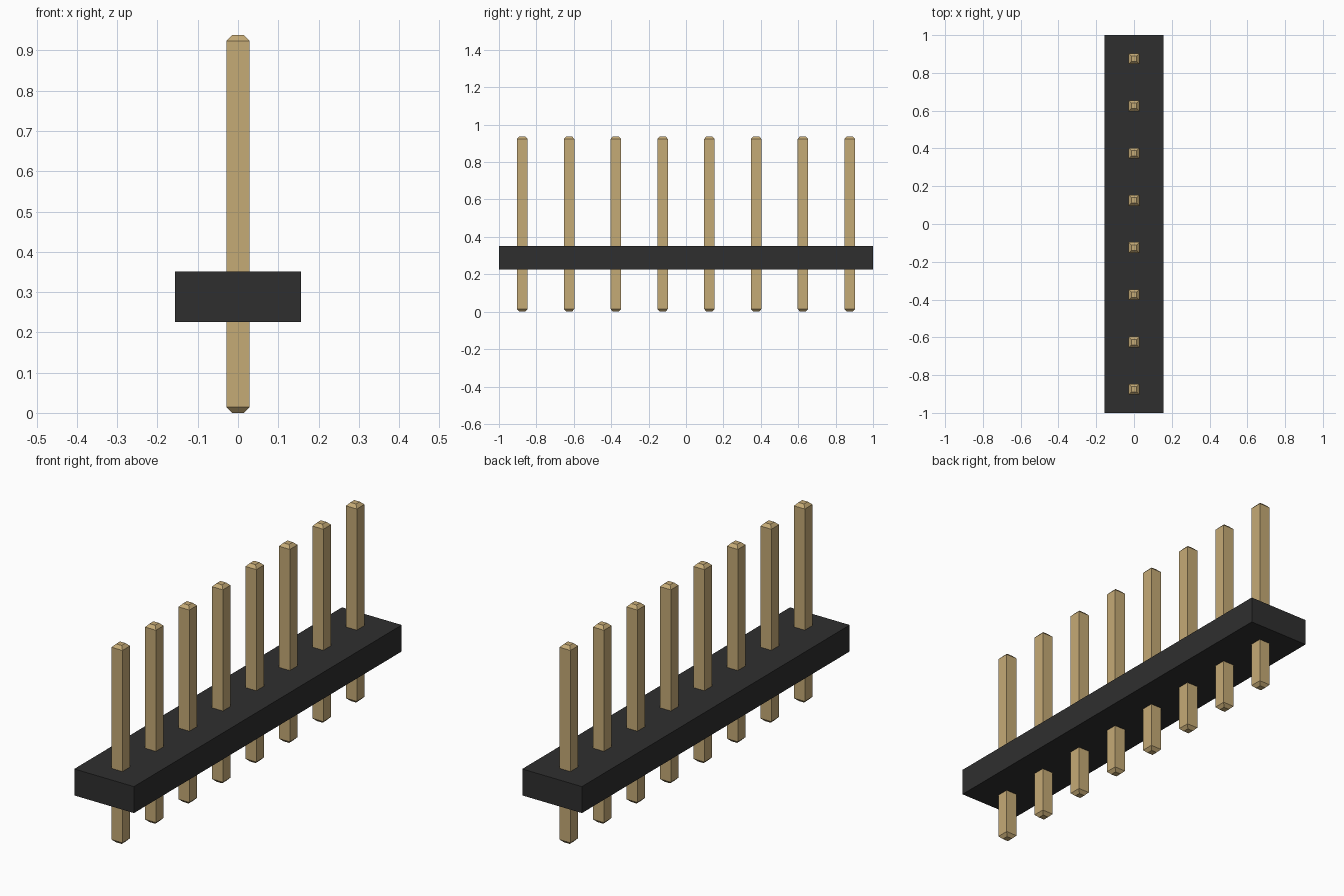
import bpy
import bmesh

cube = bpy.data.objects.get("Cube")
if cube:
    bpy.data.objects.remove(cube, do_unlink=True)

PIN_COUNT = 8
PITCH = 0.25
PIN_HALF = 0.0285
TIP_HALF = 0.0145
PIN_TOP = 0.938
TIP_HEIGHT = 0.0145


def make_material(name, color):
    mat = bpy.data.materials.new(name)
    mat.use_nodes = True
    mat.diffuse_color = (*color, 1)
    mat.node_tree.nodes["Principled BSDF"].inputs["Base Color"].default_value = (*color, 1)
    return mat


def square_stack(name, sections, mat):
    """Closed solid from (half_x, half_y, z) rectangles, bottom to top."""
    bm = bmesh.new()
    rings = [[bm.verts.new((sx * hx, sy * hy, z))
              for sx, sy in ((-1, -1), (1, -1), (1, 1), (-1, 1))]
             for hx, hy, z in sections]
    for low, high in zip(rings, rings[1:]):
        for i in range(4):
            j = (i + 1) % 4
            bm.faces.new((low[i], low[j], high[j], high[i]))
    bm.faces.new(rings[0][::-1])
    bm.faces.new(rings[-1])
    mesh = bpy.data.meshes.new(name)
    bm.to_mesh(mesh)
    bm.free()
    mesh.materials.append(mat)
    return mesh


def place(name, mesh, y=0):
    obj = bpy.data.objects.new(name, mesh)
    obj.location.y = y
    bpy.context.collection.objects.link(obj)


black = make_material("black plastic", (0.028, 0.028, 0.028))
gold = make_material("gold metal", (0.56, 0.405, 0.182))

# Plastic strip holding the pins
place("housing", square_stack("housing", [(0.156, 1, 0.226), (0.156, 1, 0.351)], black))

# Square pins with chamfered ends, all sharing one mesh
pin_mesh = square_stack("pin", [
    (TIP_HALF, TIP_HALF, 0),
    (PIN_HALF, PIN_HALF, TIP_HEIGHT),
    (PIN_HALF, PIN_HALF, PIN_TOP - TIP_HEIGHT),
    (TIP_HALF, TIP_HALF, PIN_TOP),
], gold)
for i in range(PIN_COUNT):
    place(f"pin_{i + 1}", pin_mesh, (i - (PIN_COUNT - 1) / 2) * PITCH)
